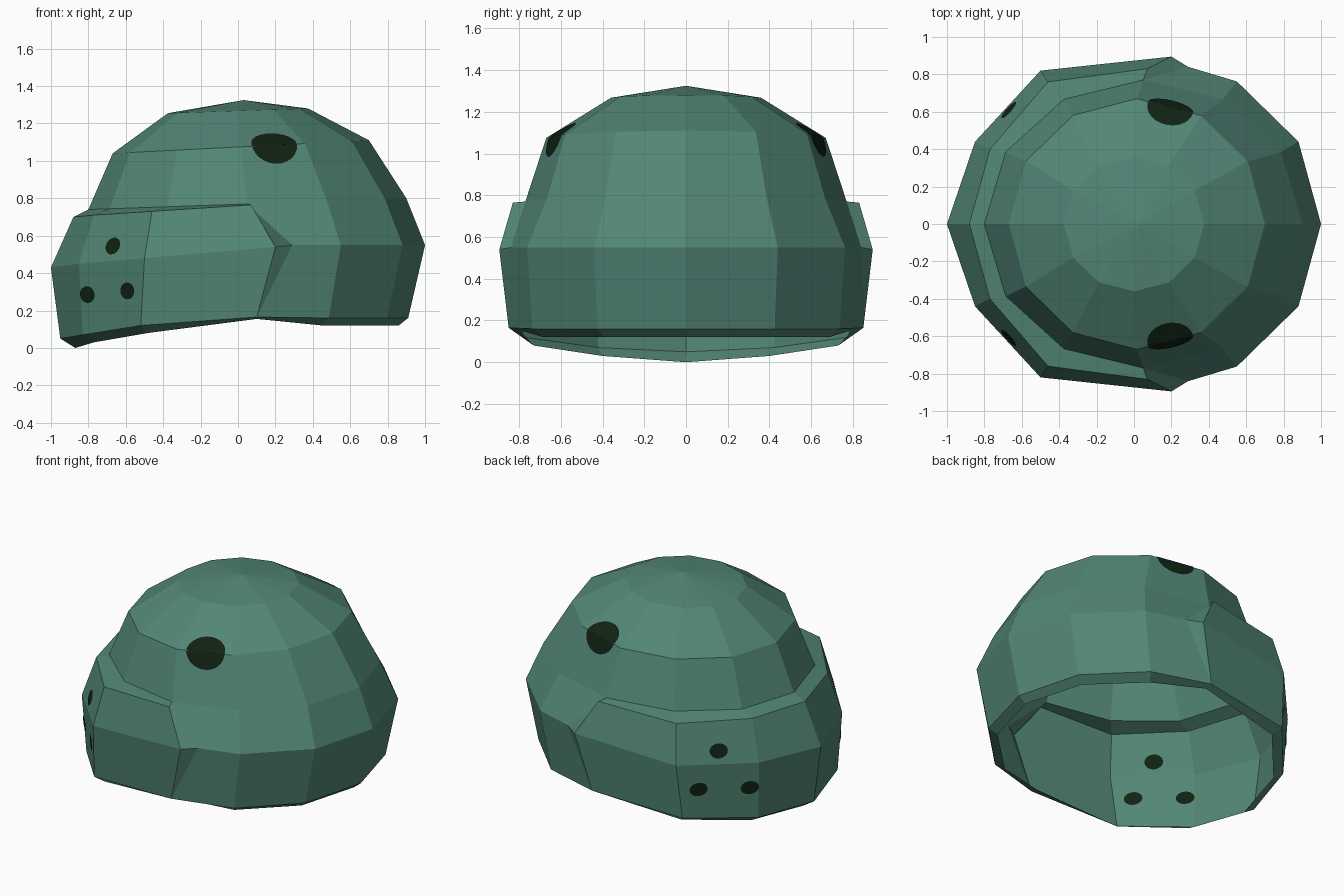
import bpy, bmesh, math
from mathutils import Vector
from mathutils.bvhtree import BVHTree

if "Cube" in bpy.data.objects:
    bpy.data.objects.remove(bpy.data.objects["Cube"])


def material(name, rgb):
    m = bpy.data.materials.new(name)
    m.diffuse_color = (*rgb, 1)
    m.use_nodes = True
    m.node_tree.nodes["Principled BSDF"].inputs["Base Color"].default_value = m.diffuse_color
    return m


GREEN = material("muted green", (0.085, 0.24, 0.18))
DARK = material("very dark green", (0.005, 0.016, 0.006))


def finish(name, bm, mat):
    """Turn one half into an object mirrored across y = 0."""
    bmesh.ops.remove_doubles(bm, verts=bm.verts, dist=0.0005)
    me = bpy.data.meshes.new(name)
    bm.to_mesh(me)
    me.materials.append(mat)
    ob = bpy.data.objects.new(name, me)
    bpy.context.collection.objects.link(ob)
    mod = ob.modifiers.new("mirror", 'MIRROR')
    mod.use_axis = (False, True, False)
    mod.merge_threshold = 0.001
    return ob


def loft(bm, rows):
    """Join rows of points with quads (triangles where points coincide)."""
    for a, b in zip(rows, rows[1:]):
        for i in range(len(a) - 1):
            pts = []
            for p in (a[i], a[i + 1], b[i + 1], b[i]):
                if tuple(p) not in pts:
                    pts.append(tuple(p))
            if len(pts) > 2:
                bm.faces.new([bm.verts.new(p) for p in pts])


def orient(bm):
    """Make normals consistent and pointing outwards."""
    bmesh.ops.remove_doubles(bm, verts=bm.verts, dist=0.0005)
    bmesh.ops.recalc_face_normals(bm, faces=bm.faces)
    c = Vector((0, 0, 0.4))
    if sum((f.calc_center_median() - c).dot(f.normal) * f.calc_area() for f in bm.faces) < 0:
        bmesh.ops.reverse_faces(bm, faces=bm.faces)
    return BVHTree.FromBMesh(bm)


def ring(cx, rx, ry, z_back, z_front, last=6):
    """Half of a twelve-sided ring, tilted from back (+x) to front (-x)."""
    out = []
    for i in range(last + 1):
        c, s = math.cos(i * math.pi / 6), math.sin(i * math.pi / 6)
        out.append((cx + rx * c, ry * s if i % 6 else 0.0,
                    z_front + (z_back - z_front) * (c + 1) / 2))
    return out


# Dome: crown rings, then the lower back with an inward lip
brow = ring(0.05, 0.85, 0.77, 0.80, 0.74)
bm = bmesh.new()
loft(bm, [[(0.03, 0, 1.325)] * 7,
          ring(0.0, 0.375, 0.36, 1.28, 1.255),
          ring(0.015, 0.685, 0.67, 1.11, 1.04), brow])
hinge = (0.1, 0.85, 0.165)
hinge_in = (0.1, 0.80, 0.155)
back_mid = ring(0.1, 0.9, 0.88, 0.55, 0.55, 2) + [(0.29, 0.84, 0.55)]
back_low = ring(0.06, 0.85, 0.85, 0.16, 0.16, 2) + [hinge]
back_lip = ring(0.04, 0.82, 0.79, 0.12, 0.12, 2) + [hinge_in]
loft(bm, [brow[:4], back_mid, back_low, back_lip])
dome_tree = orient(bm)
finish("helmet_dome", bm, GREEN)

# Jaw guard: ledge, two outer bands, inward lip and end cap
top = [(0.07, 0.83, 0.765), (-0.46, 0.76, 0.73), (-0.77, 0.40, 0.71), (-0.88, 0, 0.70)]
mid = [(0.20, 0.895, 0.54), (-0.50, 0.82, 0.48), (-0.85, 0.44, 0.45), (-1.0, 0, 0.43)]
low = [hinge, (-0.52, 0.78, 0.12), (-0.83, 0.42, 0.07), (-0.95, 0, 0.05)]
lip = [hinge_in, (-0.48, 0.73, 0.08), (-0.77, 0.40, 0.03), (-0.87, 0, 0.0)]
bm = bmesh.new()
loft(bm, [brow[3:], top, mid, low, lip])
loft(bm, [[brow[3], back_mid[3], hinge], [top[0], mid[0], hinge]])
jaw_tree = orient(bm)
finish("jaw_guard", bm, GREEN)


def spot(name, tree, centre, normal, half_w, half_h):
    """Thin dark oval laid on both sides of the shell."""
    n = Vector(normal).normalized()
    u = Vector((0, 0, 1)).cross(n).normalized()
    v = n.cross(u)
    bm = bmesh.new()
    for off in (0.004, -0.004):
        rows = []
        for k in range(7):
            row = []
            for j in range(25):
                a = 2 * math.pi * (j % 24) / 24 if k else 0
                p = Vector(centre) + (u * half_w * math.cos(a) + v * half_h * math.sin(a)) * k / 6
                hit = tree.ray_cast(p + n * 0.4, -n)[0] or p
                row.append(tuple(hit + n * off))
            rows.append(row)
        loft(bm, rows)
    finish(name, bm, DARK)


# Ear openings and the three vents on each cheek
spot("ear_spot", dome_tree, (0.19, 0.60, 1.07), (0.14, 0.76, 0.63), 0.125, 0.105)
for i, (x, y, z) in enumerate([(-0.67, 0.61, 0.545), (-0.80, 0.47, 0.285), (-0.59, 0.71, 0.305)]):
    spot("cheek_vent_%d" % (i + 1), jaw_tree, (x, y, z), (-0.74, 0.67, 0.0), 0.057, 0.045)
